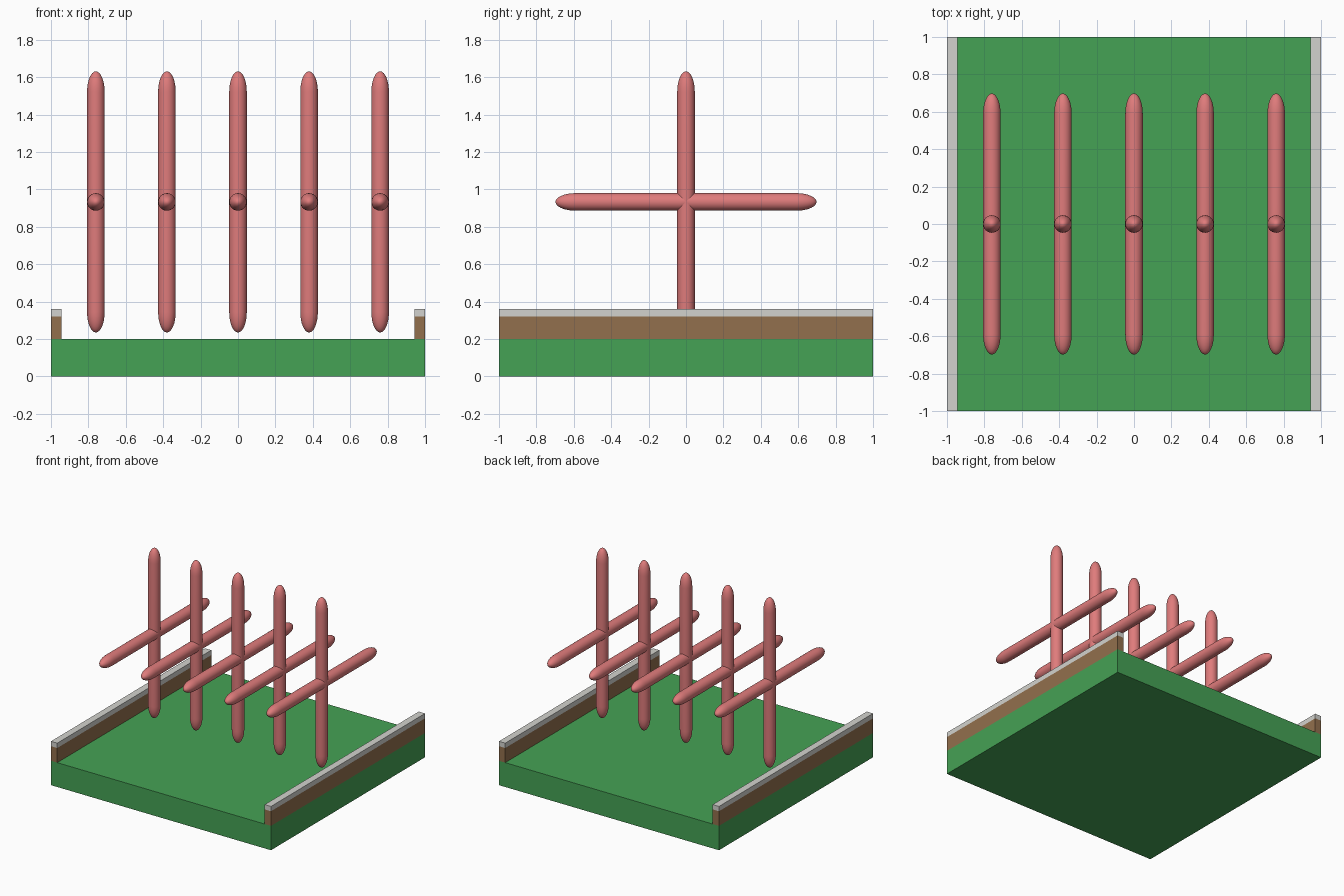
import bpy, bmesh, math
from mathutils import Matrix, Vector

cube = bpy.data.objects.get("Cube")
if cube:
    bpy.data.objects.remove(cube, do_unlink=True)


def material(name, rgb):
    m = bpy.data.materials.new(name)
    m.use_nodes = True
    m.diffuse_color = (*rgb, 1)
    bsdf = next(n for n in m.node_tree.nodes if n.type == 'BSDF_PRINCIPLED')
    bsdf.inputs["Base Color"].default_value = (*rgb, 1)
    return m


GREEN = material("grass green", (0.06, 0.36, 0.09))
BROWN = material("wood brown", (0.29, 0.16, 0.075))
GREY = material("light grey", (0.65, 0.65, 0.62))
PINK = material("coral pink", (0.74, 0.2, 0.2))


def add_object(name, bm, mat):
    mesh = bpy.data.meshes.new(name)
    bm.to_mesh(mesh)
    bm.free()
    mesh.materials.append(mat)
    obj = bpy.data.objects.new(name, mesh)
    bpy.context.collection.objects.link(obj)
    return obj


def box(name, lo, hi, mat):
    lo, hi = Vector(lo), Vector(hi)
    bm = bmesh.new()
    bmesh.ops.create_cube(bm, size=1, matrix=Matrix.Translation((lo + hi) / 2)
                          @ Matrix.Diagonal((*(hi - lo), 1)))
    return add_object(name, bm, mat)


def rod(name, centre, mat, tilt=0.0, radius=0.047, half=0.698, tip=0.11):
    """Round bar with stretched domed ends: a sphere pulled apart at its middle."""
    bm = bmesh.new()
    bmesh.ops.create_uvsphere(bm, u_segments=24, v_segments=16, radius=1)
    # split the equator into two rings joined by a straight shaft
    equator = [e for e in bm.edges if all(abs(v.co.z) < 1e-4 for v in e.verts)]
    bmesh.ops.split_edges(bm, edges=equator)
    for f in bm.faces:
        f.tag = f.calc_center_median().z > 0
    for v in bm.verts:
        side = 1 if v.link_faces[0].tag else -1
        v.co = (v.co.x * radius, v.co.y * radius, v.co.z * tip + side * (half - tip))
    bmesh.ops.bridge_loops(bm, edges=[e for e in bm.edges if e.is_boundary])
    bmesh.ops.recalc_face_normals(bm, faces=bm.faces)
    bm.transform(Matrix.Translation(centre) @ Matrix.Rotation(tilt, 4, 'X'))
    for f in bm.faces:
        f.smooth = True
    return add_object(name, bm, mat)


# Ground slab
box("ground", (-1, -1, 0), (1, 1, 0.2), GREEN)

# Side walls with capping
for label, s in (("left", 1), ("right", -1)):
    x0, x1 = sorted((s * 0.943, s))
    box(label + "_wall", (x0, -1, 0.2), (x1, 1, 0.32), BROWN)
    box(label + "_wall_cap", (x0, -1, 0.32), (x1, 1, 0.36), GREY)

# Row of crossed rods
for i in range(5):
    centre = ((i - 2) * 0.38, 0, 0.933)
    rod(f"upright_rod_{i + 1}", centre, PINK)
    rod(f"cross_rod_{i + 1}", centre, PINK, tilt=math.pi / 2)
